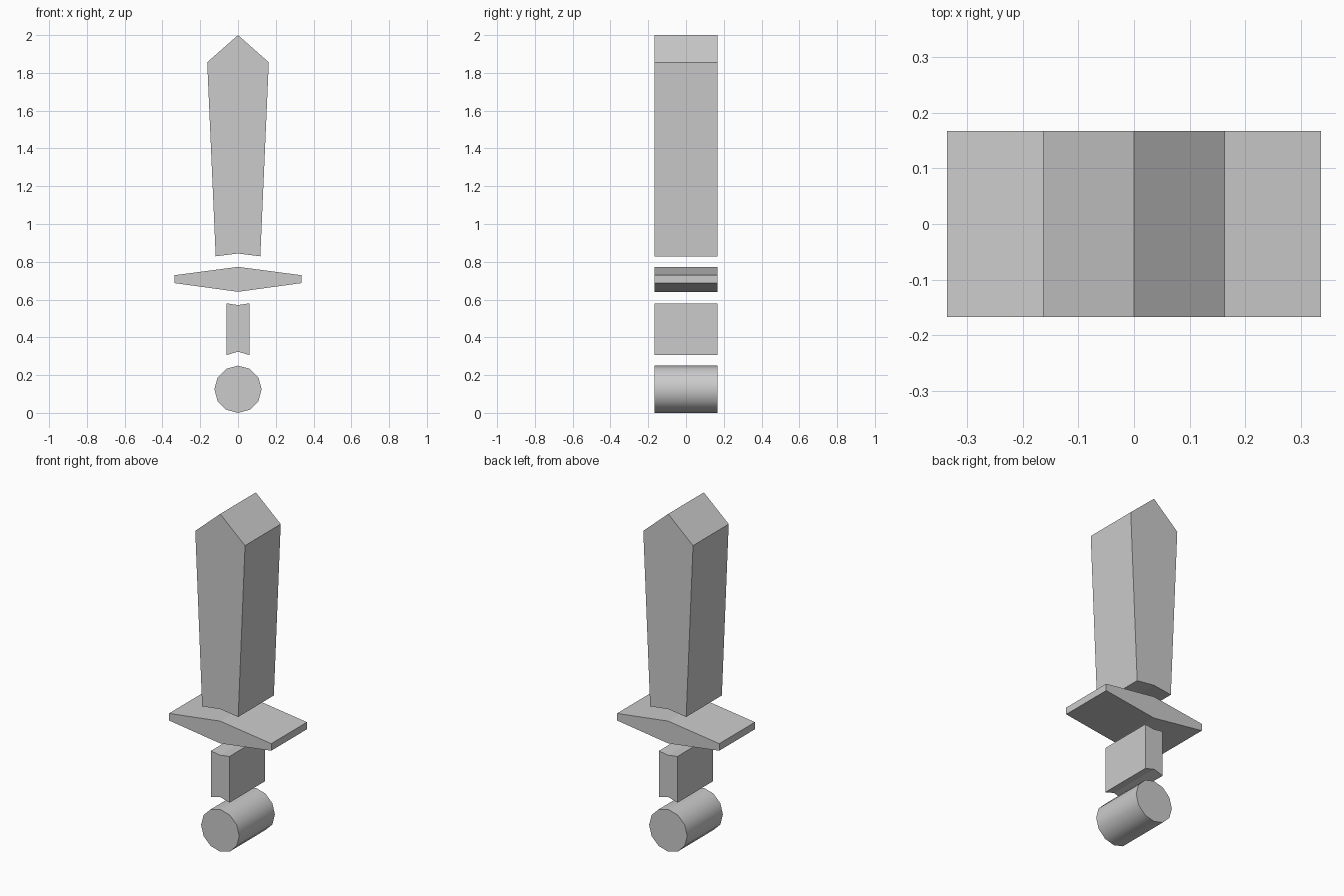
import bpy
import bmesh
import math

if "Cube" in bpy.data.objects:
    bpy.data.objects.remove(bpy.data.objects["Cube"])

HALF_DEPTH = 0.167


def extrude_profile(name, right):
    """Mirror the right half of an XZ outline (centre to centre, top down) and extrude along y."""
    left = [(-x, z) for x, z in reversed(right) if x > 0]
    bm = bmesh.new()
    face = bm.faces.new([bm.verts.new((x, -HALF_DEPTH, z)) for x, z in right + left])
    new = bmesh.ops.extrude_face_region(bm, geom=[face], use_keep_orig=True)["geom"]
    verts = [v for v in new if isinstance(v, bmesh.types.BMVert)]
    bmesh.ops.translate(bm, verts=verts, vec=(0, 2 * HALF_DEPTH, 0))
    bmesh.ops.recalc_face_normals(bm, faces=bm.faces[:])
    mesh = bpy.data.meshes.new(name)
    bm.to_mesh(mesh)
    bm.free()
    obj = bpy.data.objects.new(name, mesh)
    bpy.context.collection.objects.link(obj)
    return obj


# Blade: flaring, pointed tip, shallow notch at the base
extrude_profile("blade", [(0, 2.0), (0.163, 1.856), (0.118, 0.829), (0, 0.844)])

# Crossguard: flat-ended diamond
extrude_profile("guard", [(0, 0.773), (0.335, 0.729), (0.335, 0.687), (0, 0.641)])

# Grip: block notched at both ends
extrude_profile("grip", [(0, 0.571), (0.061, 0.580), (0.061, 0.306), (0, 0.324)])

# Pommel: 12-sided cylinder lying along y
bpy.ops.mesh.primitive_cylinder_add(vertices=12, radius=0.125, depth=2 * HALF_DEPTH,
                                    location=(0, 0, 0.125), rotation=(math.pi / 2, 0, 0))
pommel = bpy.context.object
pommel.name = "pommel"
bpy.ops.object.shade_smooth_by_angle(angle=math.radians(40))
